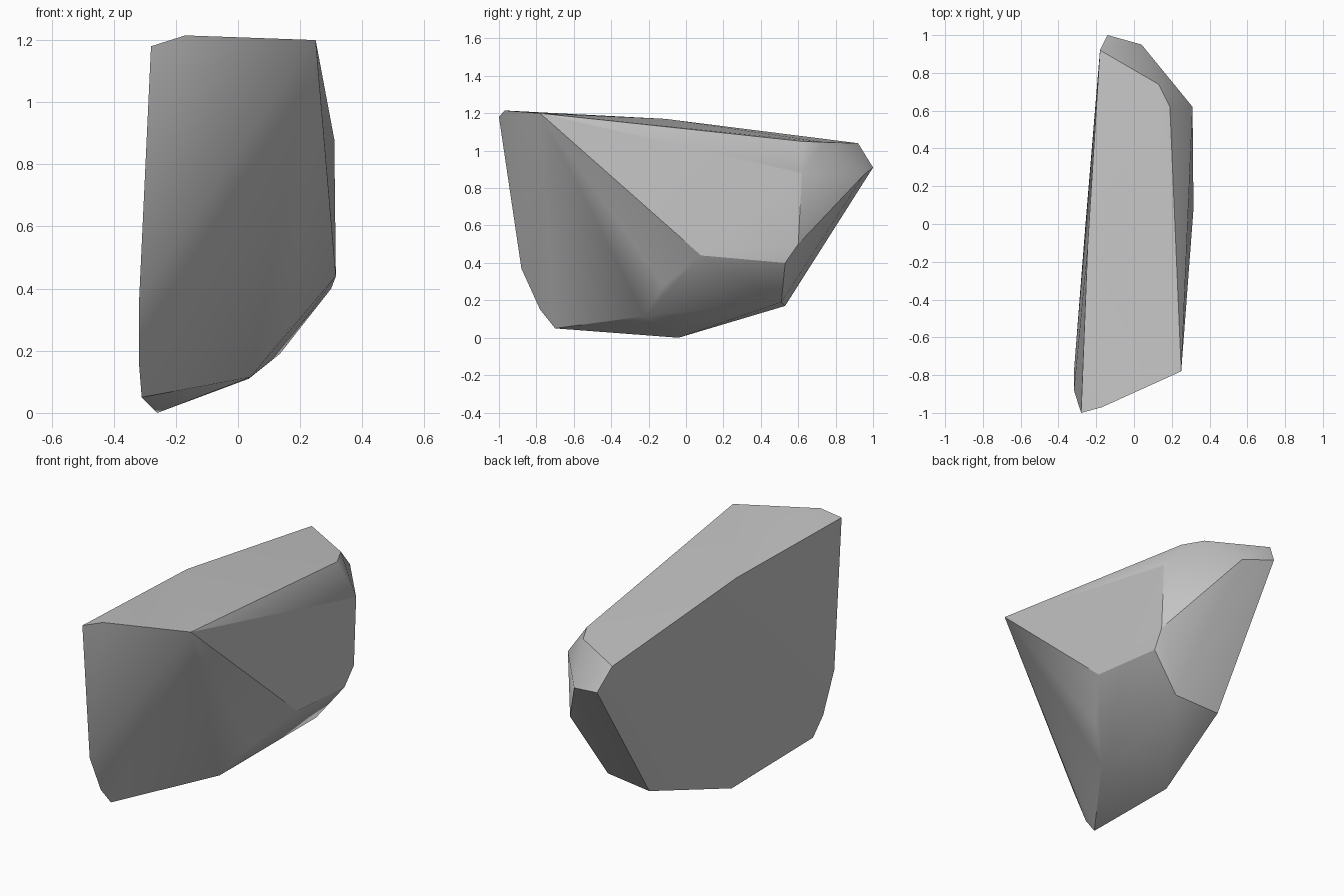
import bpy
import bmesh
import math

default_cube = bpy.data.objects.get("Cube")
if default_cube:
    bpy.data.objects.remove(default_cube, do_unlink=True)


def make_material(name, grey):
    material = bpy.data.materials.new(name)
    material.use_nodes = True
    colour = (grey, grey, grey, 1)
    material.diffuse_color = colour
    material.node_tree.nodes["Principled BSDF"].inputs["Base Color"].default_value = colour
    return material


def make_hull(name, corner_groups, material):
    """Wrap a convex stone surface around a few chiselled corners."""
    bm = bmesh.new()
    for group in corner_groups:
        for corner in group:
            bm.verts.new(corner)
    result = bmesh.ops.convex_hull(bm, input=bm.verts[:])
    spare = {g for g in result["geom_interior"] + result["geom_unused"]
             if isinstance(g, bmesh.types.BMVert)}
    bmesh.ops.delete(bm, geom=list(spare), context="VERTS")
    bmesh.ops.recalc_face_normals(bm, faces=bm.faces[:])
    mesh = bpy.data.meshes.new(name)
    bm.to_mesh(mesh)
    bm.free()
    mesh.materials.append(material)
    rock = bpy.data.objects.new(name, mesh)
    bpy.context.collection.objects.link(rock)
    return rock


# Sloping top facet
top_rim = [(-.28, -1, 1.18), (-.17, -.97, 1.215), (.25, -.78, 1.2),
           (.19, .62, 1.05), (.13, .74, 1.045), (-.18, .92, 1.04),
           (-.245, -.11, 1.17)]

# Pointed back end
back_tip = [(-.14, 1, .91), (.04, .95, .87), (.31, .62, .88), (.31, .6, .5)]

# Bulging flank
flank = [(.315, .08, .44), (.3, .53, .4), (.17, -.12, .28)]

# Undercut base
base = [(.04, -.22, .115), (.035, .05, .11), (.135, .51, .19),
        (-.14, .53, .17), (-.26, -.04, 0)]

# Rounded lower front corner of the broad flat side
front_corner = [(-.31, -.7, .05), (-.318, -.78, .15), (-.318, -.88, .37)]

stone = make_material("grey_stone", .55)
rock = make_hull("rock", [top_rim, back_tip, flank, base, front_corner], stone)

# Soft shading across shallow facets, crisp at the strong ridges
bpy.ops.object.select_all(action="DESELECT")
rock.select_set(True)
bpy.context.view_layer.objects.active = rock
bpy.ops.object.shade_smooth_by_angle(angle=math.radians(30))
